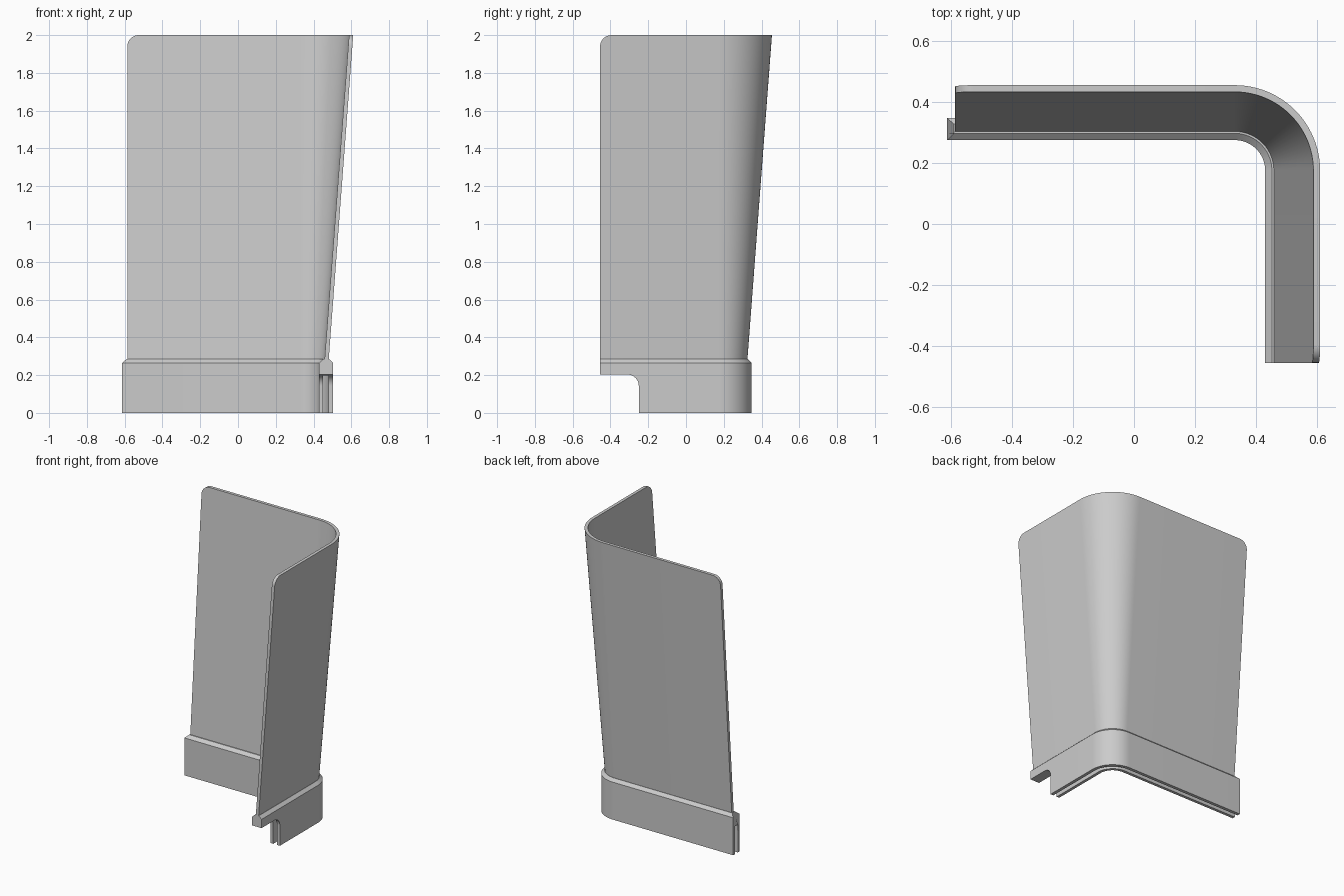
import bpy, bmesh, math
from mathutils import Vector

if "Cube" in bpy.data.objects:
    bpy.data.objects.remove(bpy.data.objects["Cube"])

# Shared dimensions: both parts follow one path around a corner centre
CX, CY = 0.33, 0.175
FRONT, BASE_END, BLADE_END = -0.455, -0.613, -0.586
TOP, CORNER_R = 2.0, 0.06

grey = bpy.data.materials.new("light_grey")
grey.use_nodes = True
grey.diffuse_color = (0.6, 0.6, 0.6, 1)
grey.node_tree.nodes["Principled BSDF"].inputs["Base Color"].default_value = (0.6, 0.6, 0.6, 1)


def make_object(name, bm):
    bmesh.ops.recalc_face_normals(bm, faces=bm.faces)
    mesh = bpy.data.meshes.new(name)
    bm.to_mesh(mesh)
    bm.free()
    obj = bpy.data.objects.new(name, mesh)
    bpy.context.collection.objects.link(obj)
    mesh.materials.append(grey)
    return obj


def path(left, end_steps):
    """Stations (point, outward normal, distance to nearest end) around the corner."""
    stations = [(Vector((left + d, CY, 0)), Vector((0, 1, 0)), d) for d in end_steps]
    for i in range(25):
        a = math.radians(90 - 90 * i / 24)
        stations.append((Vector((CX, CY, 0)), Vector((math.cos(a), math.sin(a), 0)), 1))
    stations += [(Vector((CX, FRONT + d, 0)), Vector((1, 0, 0)), d) for d in reversed(end_steps)]
    return stations


def sweep(name, stations, section):
    """Loft the (offset, height) section through all stations and cap the ends."""
    bm = bmesh.new()
    rings = [[bm.verts.new(p + n * r + Vector((0, 0, z))) for r, z in section(d)]
             for p, n, d in stations]
    for a, b in zip(rings, rings[1:]):
        for i in range(len(a)):
            j = (i + 1) % len(a)
            bm.faces.new((a[i], a[j], b[j], b[i]))
    bm.faces.new(rings[0])
    bm.faces.new(rings[-1])
    return make_object(name, bm)


def smooth(obj):
    bpy.ops.object.select_all(action="DESELECT")
    obj.select_set(True)
    bpy.context.view_layer.objects.active = obj
    bpy.ops.object.shade_smooth_by_angle(angle=math.radians(30))


# Flared blade with rounded upper corners
def blade_section(d):
    k = max(CORNER_R - d, 0)
    top = TOP - CORNER_R + math.sqrt(CORNER_R ** 2 - k * k)
    low = 0.28
    flare = 0.13 * (top - low) / (TOP - low)
    return [(0.128, low), (0.15, low), (0.15 + flare, top), (0.128 + flare, top)]


steps = [CORNER_R * (1 - math.cos(math.pi / 2 * i / 8)) for i in range(9)]
blade = sweep("flared_blade", path(BLADE_END, steps), blade_section)


# Base rail with a groove open at the bottom and a chamfered shoulder
def rail_section(d):
    return [(0.10, 0), (0.10, 0.265), (0.122, 0.285), (0.152, 0.285), (0.173, 0.265),
            (0.173, 0), (0.15, 0), (0.15, 0.198), (0.121, 0.198), (0.121, 0)]


base = sweep("grooved_base_rail", path(BASE_END, [0]), rail_section)
for v in base.data.vertices:
    if v.co.x < BASE_END + 0.01 and v.co.z > 0.27:
        v.co.x = BLADE_END - 0.004

# Notch under the front end, with a rounded inner corner
outline = [(-0.7, -0.1), (-0.7, 0.203), (-0.31, 0.203)]
for i in range(1, 11):
    a = math.pi / 2 * (1 - i / 10)
    outline.append((-0.31 + 0.06 * math.cos(a), 0.143 + 0.06 * math.sin(a)))
outline.append((-0.25, -0.1))
bm = bmesh.new()
face = bm.faces.new([bm.verts.new((0.3, y, z)) for y, z in outline])
new = bmesh.ops.extrude_face_region(bm, geom=[face])["geom"]
bmesh.ops.translate(bm, vec=(0.4, 0, 0), verts=[g for g in new if isinstance(g, bmesh.types.BMVert)])
cutter = make_object("notch_cutter", bm)
cutter.hide_render = True
cut = base.modifiers.new("notch", "BOOLEAN")
cut.operation = "DIFFERENCE"
cut.solver = "EXACT"
cut.object = cutter
bpy.context.view_layer.objects.active = base
bpy.ops.object.modifier_apply(modifier=cut.name)
bpy.data.objects.remove(cutter)

smooth(blade)
smooth(base)
